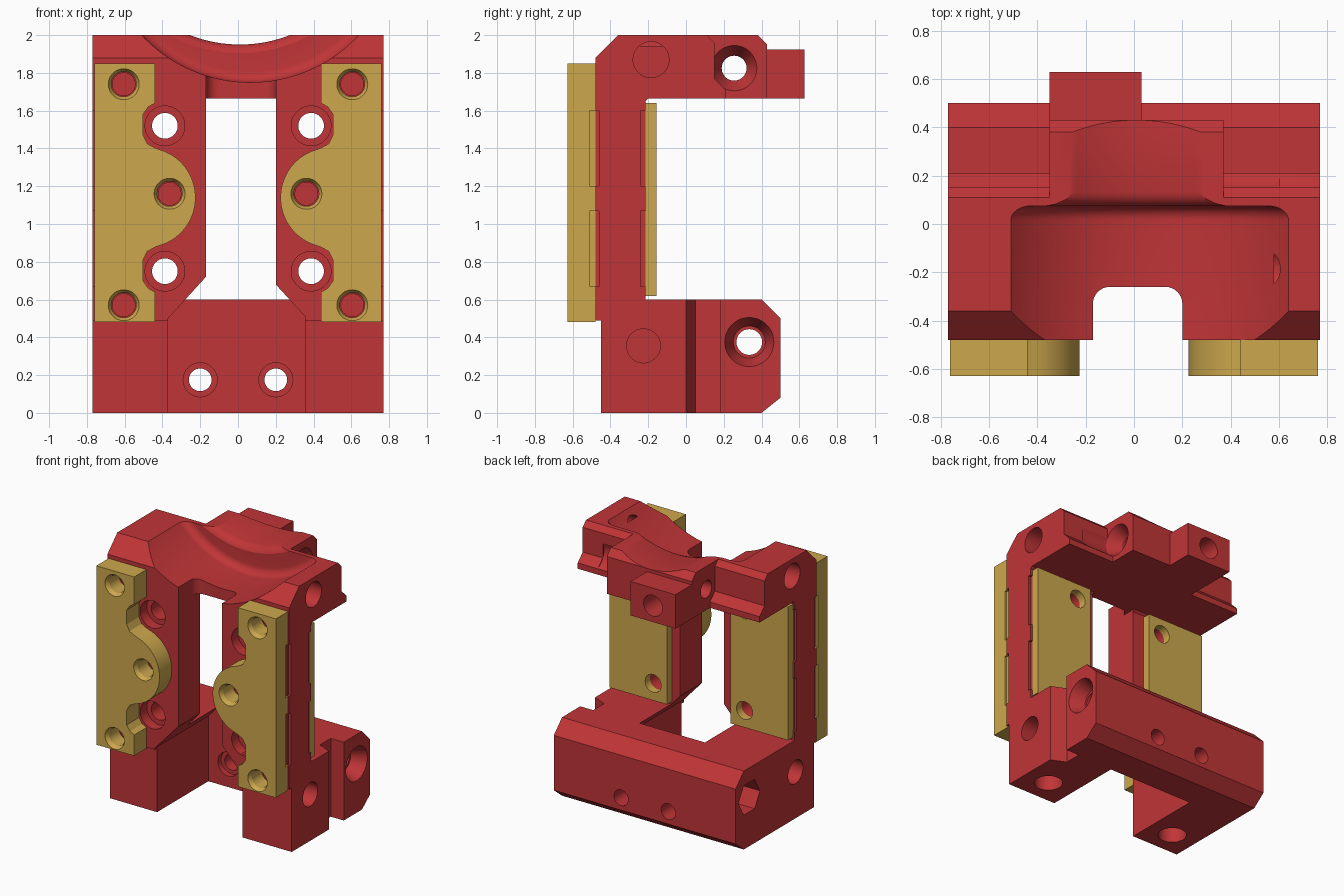
import bpy, bmesh
from math import cos, sin, pi, radians

if "Cube" in bpy.data.objects:
    bpy.data.objects.remove(bpy.data.objects["Cube"])

def material(name, rgb):
    m = bpy.data.materials.new(name)
    m.diffuse_color = (*rgb, 1)
    m.use_nodes = True
    m.node_tree.nodes["Principled BSDF"].inputs["Base Color"].default_value = m.diffuse_color
    return m

RED = material("red_metal", (0.53, 0.035, 0.038))
BRASS = material("brass", (0.61, 0.39, 0.075))

def loft(name, axis, sections, mat=None):
    """Closed solid through (position, 2D points) sections stacked along an axis."""
    place = {'x': lambda p, d: (d, p[0], p[1]),
             'y': lambda p, d: (p[0], d, p[1]),
             'z': lambda p, d: (p[0], p[1], d)}[axis]
    bm = bmesh.new()
    rings = [[bm.verts.new(place(p, d)) for p in pts] for d, pts in sections]
    for a, b in zip(rings, rings[1:]):
        for i in range(len(a)):
            j = (i + 1) % len(a)
            bm.faces.new((a[i], a[j], b[j], b[i]))
    bm.faces.new(rings[0])
    bm.faces.new(rings[-1])
    bmesh.ops.recalc_face_normals(bm, faces=bm.faces)
    me = bpy.data.meshes.new(name)
    bm.to_mesh(me)
    bm.free()
    ob = bpy.data.objects.new(name, me)
    bpy.context.collection.objects.link(ob)
    if mat:
        me.materials.append(mat)
    return ob

def prism(name, axis, pts, a, b, mat=None):
    return loft(name, axis, [(a, pts), (b, pts)], mat)

def rect(u0, v0, u1, v1):
    return [(u0, v0), (u1, v0), (u1, v1), (u0, v1)]

def arc(u, v, r, a0, a1, n):
    return [(u + r * cos(radians(a0 + (a1 - a0) * i / n)),
             v + r * sin(radians(a0 + (a1 - a0) * i / n))) for i in range(n + 1)]

def circle(u, v, r, n=48):
    return arc(u, v, r, 0, 360, n)[:-1]

def boolean(ob, tool, op='DIFFERENCE'):
    bpy.context.view_layer.objects.active = ob
    m = ob.modifiers.new("bool", 'BOOLEAN')
    m.operation, m.solver, m.object = op, 'EXACT', tool
    bpy.ops.object.modifier_apply(modifier=m.name)
    bpy.data.objects.remove(tool)

def cut(ob, axis, *sections):
    boolean(ob, loft("cutter", axis, sections))

def hole(ob, axis, u, v, r, a, b):
    c = circle(u, v, r)
    cut(ob, axis, (a, c), (b, c))

# C-shaped frame from its side profile
frame = prism("frame", 'x', [
    (-.45, 0), (-.45, .49), (-.48, .49), (-.48, 1.88), (-.36, 2), (.11, 2), (.15, 1.96),
    (.15, 1.77), (.21, 1.71), (.21, 1.665), (-.2, 1.665), (-.215, 1.65), (-.215, .6),
    (.4, .6), (.5, .5), (.5, .08), (.4, 0)], -.77, .77, RED)

# rear top block and hook
boolean(frame, prism("block", 'x', [(0, 1.665), (0, 2), (.38, 2), (.43, 1.95), (.43, 1.665)],
                     -.35, .37), 'UNION')
boolean(frame, prism("hook", 'x', rect(.35, 1.665, .628, 1.925), -.35, .03), 'UNION')

# window and leg slot, then the rounded notch in the top
win = [(-.17, 1.665), (-.17, .72), (-.37, .5), (-.37, -.1), (.355, -.1), (.355, .51),
       (.2, .68), (.2, 1.665)]
cut(frame, 'y', (-.6, win), (.17, win))
notch = ([(-.17, -.6), (.2, -.6)] + arc(.13, -.33, .07, 0, 90, 8)
         + arc(-.1, -.33, .07, 90, 180, 8))
cut(frame, 'z', (1.6, notch), (2.1, notch))

# deep saddle with filleted back wall, shallow saddle with flared edge
R, f = .786, .06
deep = [(-.7, R)] + [(.015 + f * sin(t * pi / 16), R - f + f * cos(t * pi / 16)) for t in range(9)]
cut(frame, 'y', *[(y, circle(.065, 2.536, r, 128)) for y, r in deep])
S = .727
shallow = [(.0, S + .05), (.075, S + .045), (.085, S + .025), (.105, S + .008), (.13, S), (.7, S)]
cut(frame, 'y', *[(y, circle(.01, 2.677, r, 128)) for y, r in shallow])

# vertical groove on the right end of the base
groove = [(.8, 0), (.77, 0), (.66, .05), (.66, .18), (.8, .18)]
cut(frame, 'z', (-.1, groove), (.7, groove))

# side sockets, leg sockets, plate screw holes, base screw holes
for s in (-1, 1):
    hole(frame, 'x', -.185, 1.87, .095, s * .58, s * .9)
    hole(frame, 'x', -.225, .355, .09, s * .6, s * .9)
    hole(frame, 'z', s * .57, -.26, .1, -.1, .15)
    for z in (.75, 1.52):
        hole(frame, 'y', s * .387, z, .068, -.6, -.1)
        hole(frame, 'y', s * .387, z, .105, -.6, -.4)
    hole(frame, 'y', s * .2, .175, .06, .1, .6)
    hole(frame, 'y', s * .2, .175, .09, .1, .21)
    # shallow edge notches beside the brass plates
    for z0, z1 in ((.67, 1.07), (1.2, 1.6)):
        for y0, y1 in ((-.5, -.46), (-.24, -.2)):
            r = rect(y0, z0, y1, z1)
            cut(frame, 'x', (s * .75, r), (s * .8, r))

# countersunk cross holes, hex pocket, hook hole
hole(frame, 'x', .255, 1.825, .066, -.5, .5)
cut(frame, 'x', (.27, circle(.255, 1.825, .066)), (.37, circle(.255, 1.825, .12)),
    (.6, circle(.255, 1.825, .12)))
hole(frame, 'x', .335, .375, .068, -.9, .9)
cut(frame, 'x', (.66, circle(.335, .375, .085)), (.77, circle(.335, .375, .13)),
    (.9, circle(.335, .375, .13)))
hexagon = circle(.335, .375, .13, 6)
cut(frame, 'x', (-.9, hexagon), (-.62, hexagon))
hole(frame, 'y', -.16, 1.79, .08, .45, .8)

# front brass plates (half outline above and below the round lobe) and rear brass pads
lobe_z = 1.14
upper = arc(.49, lobe_z, .265, 180, 106, 18) + arc(.41, 1.49, .1, -60, 0, 6)
upper = arc(.49, lobe_z, .265, 180, 106, 18) + [(.44, 1.403), (.48, 1.425), (.503, 1.47),
         (.503, 1.58), (.475, 1.62), (.44, 1.64), (.44, 1.85)]
lower = [(x, 2 * lobe_z - z) for x, z in reversed(upper[1:-1])]
outline = upper + [(.76, 1.85), (.76, .48), (.44, .48)] + lower
brass = []
for s, side in ((-1, "left"), (1, "right")):
    plate = prism("front_plate_" + side, 'y', [(s * x, z) for x, z in outline], -.628, -.48, BRASS)
    for x, z in ((.605, 1.74), (.605, .57), (.362, 1.16)):
        hole(plate, 'y', s * x, z, .066, -.7, -.4)
        cut(plate, 'y', (-.7, circle(s * x, z, .082)), (-.628, circle(s * x, z, .082)),
            (-.6, circle(s * x, z, .066)))
        hole(frame, 'y', s * x, z, .06, -.6, -.42)
    for z0, z1 in ((.67, 1.07), (1.2, 1.6)):
        r = rect(-.51, z0, -.4, z1)
        cut(plate, 'x', (s * .745, r), (s * .8, r))
    pad = prism("rear_pad_" + side, 'y', rect(s * .27, .62, s * .755, 1.64), -.215, -.155, BRASS)
    for z in (.75, 1.52):
        hole(pad, 'y', s * .387, z, .068, -.3, -.1)
    brass += [plate, pad]

# smooth round surfaces, keep edges sharp
bpy.ops.object.select_all(action='DESELECT')
for ob in [frame] + brass:
    ob.select_set(True)
bpy.context.view_layer.objects.active = frame
bpy.ops.object.shade_smooth_by_angle(angle=radians(25))
